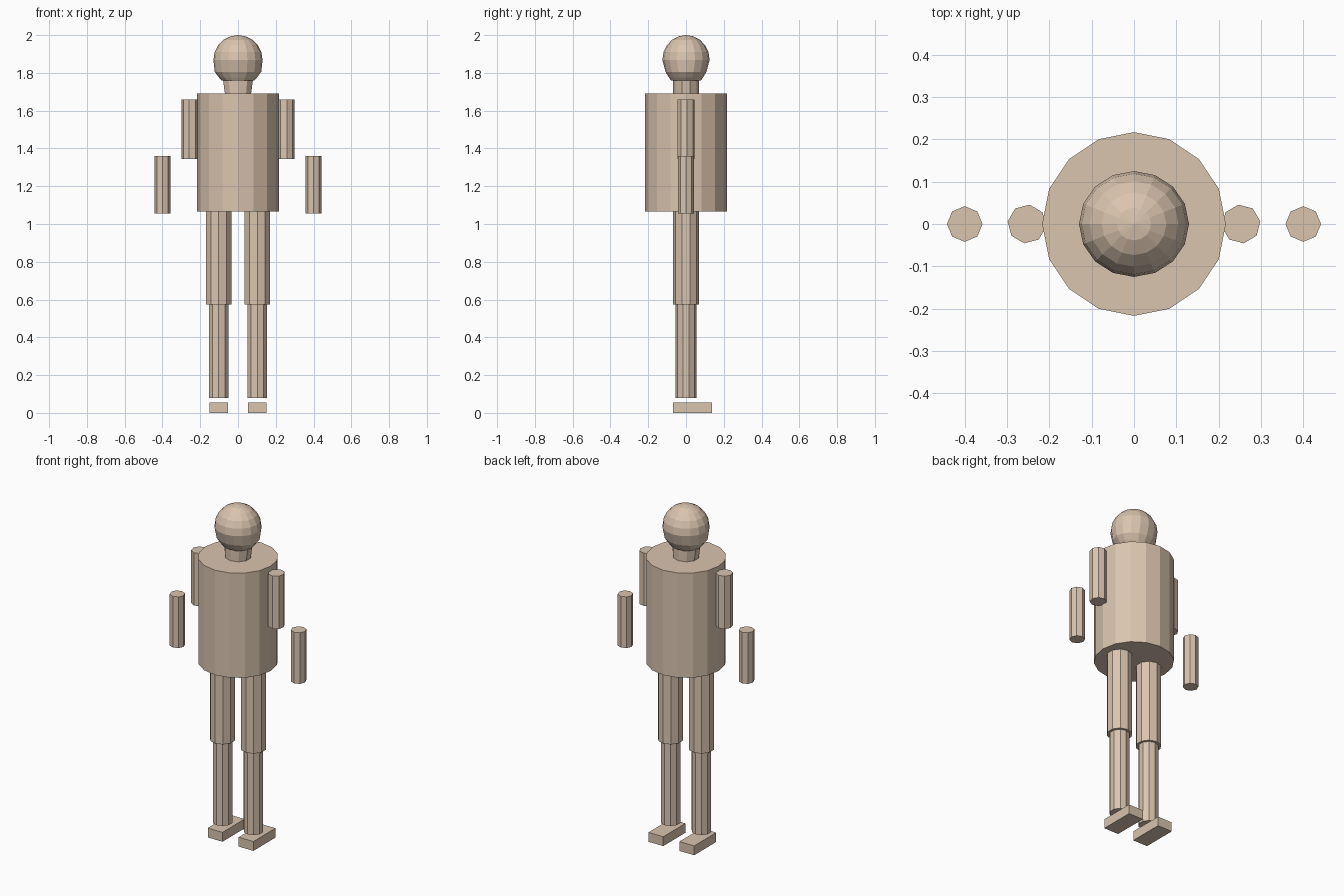
import bpy, bmesh, math

if "Cube" in bpy.data.objects:
    bpy.data.objects.remove(bpy.data.objects["Cube"])

mat = bpy.data.materials.new("beige")
mat.diffuse_color = (0.70, 0.555, 0.43, 1)
mat.use_nodes = True
mat.node_tree.nodes["Principled BSDF"].inputs["Base Color"].default_value = mat.diffuse_color


def finish(name, bm):
    bmesh.ops.recalc_face_normals(bm, faces=bm.faces)
    mesh = bpy.data.meshes.new(name)
    bm.to_mesh(mesh)
    bm.free()
    mesh.materials.append(mat)
    obj = bpy.data.objects.new(name, mesh)
    bpy.context.collection.objects.link(obj)
    return obj


def loft(name, rings, sides, x=0, turn=90):
    """Closed flat-shaded tube through elliptical rings (z, rx, ry)."""
    bm = bmesh.new()
    loops = []
    for z, rx, ry in rings:
        angles = [math.radians(turn + 360 * i / sides) for i in range(sides)]
        loops.append([bm.verts.new((x + rx * math.cos(a), ry * math.sin(a), z)) for a in angles])
    for lo, hi in zip(loops, loops[1:]):
        for i in range(sides):
            j = (i + 1) % sides
            bm.faces.new((lo[i], lo[j], hi[j], hi[i]))
    bm.faces.new(loops[0])
    bm.faces.new(loops[-1])
    return finish(name, bm)


def tube(name, x, r, z0, z1, sides, turn=90):
    return loft(name, [(z0, r, r), (z1, r, r)], sides, x, turn)


# Torso and neck
tube("torso", 0, 0.217, 1.065, 1.69, 16)
loft("neck", [(1.69, 0.073, 0.07), (1.775, 0.085, 0.07)], 10)

# Head: narrowing jaw under a domed skull
head = [(1.76, 0.085, 0.08), (1.775, 0.1, 0.09), (1.805, 0.123, 0.108), (1.868, 0.13, 0.125)]
for deg in (18, 36, 54, 72, 89.5):
    c, s = math.cos(math.radians(deg)), math.sin(math.radians(deg))
    head.append((1.87 + 0.13 * s, 0.13 * c, 0.125 * c))
loft("head", head, 16)

# Limbs on both sides
for side, s in (("left", -1), ("right", 1)):
    tube(side + "_upper_arm", s * 0.253, 0.046, 1.345, 1.66, 8, 90 + 8 * s)
    tube(side + "_forearm", s * 0.4, 0.042, 1.055, 1.36, 8)
    tube(side + "_thigh", s * 0.102, 0.07, 0.573, 1.065, 10)
    tube(side + "_shin", s * 0.102, 0.055, 0.08, 0.573, 10)
    # Foot block, longer towards the toes
    bm = bmesh.new()
    bmesh.ops.create_cube(bm, size=1)
    bmesh.ops.scale(bm, vec=(0.097, 0.208, 0.056), verts=bm.verts)
    bmesh.ops.translate(bm, vec=(s * 0.102, 0.034, 0.028), verts=bm.verts)
    finish(side + "_foot", bm)
